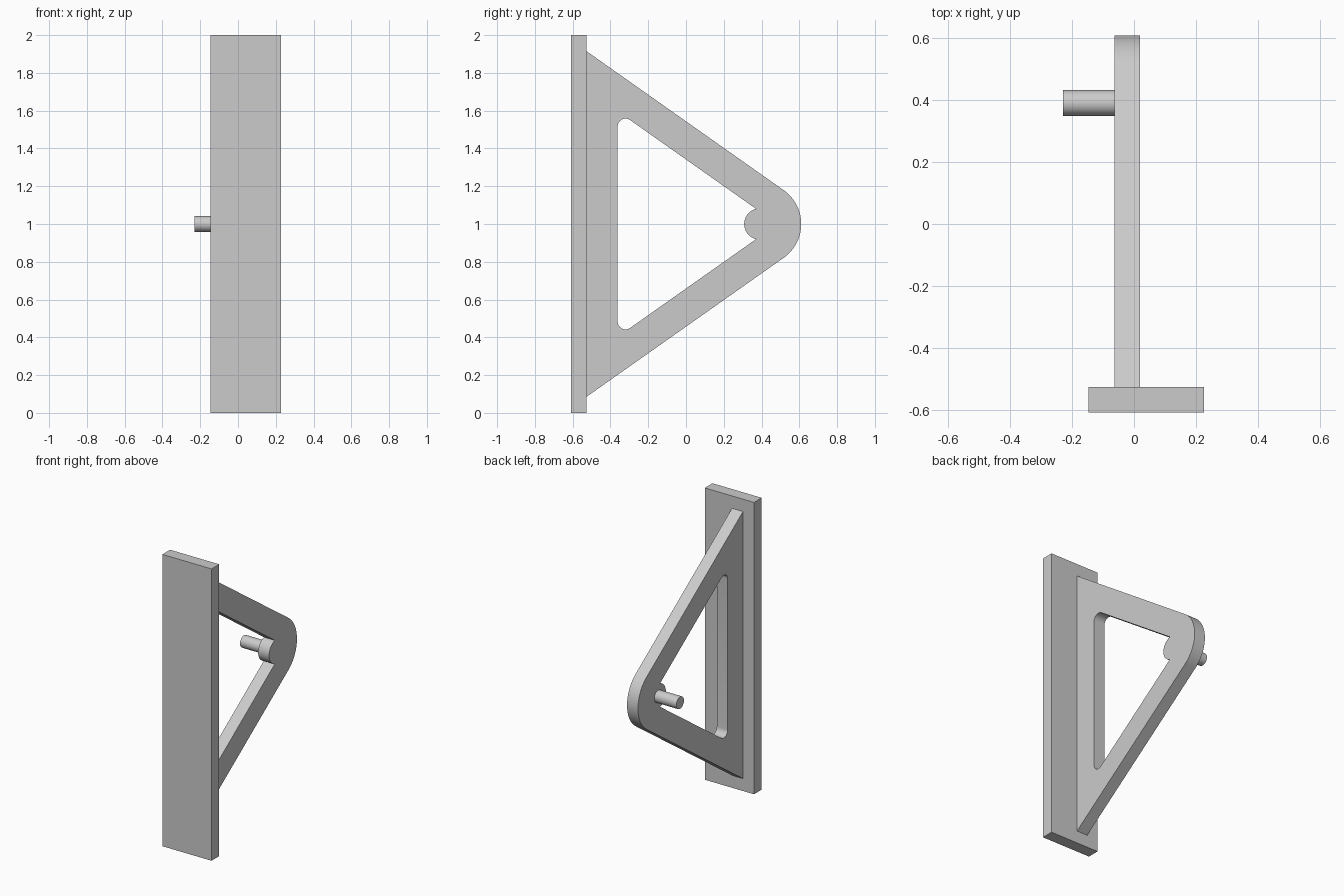
import bpy, bmesh
from math import radians, sin, cos, asin, atan2, hypot
from mathutils import Matrix

cube = bpy.data.objects.get("Cube")
if cube:
    bpy.data.objects.remove(cube)

grey = bpy.data.materials.new("plain grey")
grey.use_nodes = True
colour = (0.6, 0.6, 0.6, 1)
grey.diffuse_color = colour
grey.node_tree.nodes["Principled BSDF"].inputs["Base Color"].default_value = colour

MID = 1.0                        # height of the symmetry plane
PLATE_BACK = -0.527
WEB_RIGHT, WEB_LEFT = -0.063, 0.02
PIN_Y = 0.391


def finish(name, bm):
    bmesh.ops.recalc_face_normals(bm, faces=bm.faces)
    mesh = bpy.data.meshes.new(name)
    bm.to_mesh(mesh)
    bm.free()
    mesh.materials.append(grey)
    obj = bpy.data.objects.new(name, mesh)
    bpy.context.collection.objects.link(obj)
    bpy.ops.object.select_all(action='DESELECT')
    obj.select_set(True)
    bpy.context.view_layer.objects.active = obj
    bpy.ops.object.shade_smooth_by_angle(angle=radians(30))
    return obj


def arc(y, z, r, start, end, steps):
    angles = [start + (end - start) * i / steps for i in range(steps + 1)]
    return [(y + r * cos(a), z + r * sin(a)) for a in angles]


def mirrored(upper):
    """Close an upper half outline with its reflection; points on the axis stay single."""
    lower = [(y, -z) for y, z in reversed(upper) if abs(z) > 1e-5]
    return upper + lower


# Wall plate
bm = bmesh.new()
bmesh.ops.create_cube(bm, size=1, matrix=Matrix.Translation((0.04, -0.5685, MID))
                      @ Matrix.Diagonal((0.373, 0.083, 2, 1)))
finish("wall_plate", bm)

# Triangular web: outer outline runs tangent to the rounded nose
NOSE_R, BAND, FILLET, BOSS_R = 0.219, 0.165, 0.042, 0.083
corner = 0.915
reach = PIN_Y - PLATE_BACK
slope = atan2(corner, reach) - asin(NOSE_R / hypot(corner, reach))
normal = radians(90) - slope
outer = mirrored([(PLATE_BACK, corner)] + arc(PIN_Y, 0, NOSE_R, normal, 0, 16))

# Window: filleted corners, with the round boss biting into the point
edge = PIN_Y * cos(normal) + NOSE_R - BAND
fy = PLATE_BACK + BAND + FILLET
fz = (edge - FILLET - fy * cos(normal)) / sin(normal)
bite = normal + radians(90) - asin((NOSE_R - BAND) / BOSS_R)
inner = mirrored(arc(fy, fz, FILLET, radians(180), normal, 10)
                 + arc(PIN_Y, 0, BOSS_R, bite, radians(180), 12))

bm = bmesh.new()
for loop in (outer, inner):
    verts = [bm.verts.new((WEB_RIGHT, y, MID + z)) for y, z in loop]
    for a, b in zip(verts, verts[1:] + verts[:1]):
        bm.edges.new((a, b))
bmesh.ops.triangle_fill(bm, edges=bm.edges[:], use_beauty=True)
solid = bmesh.ops.extrude_face_region(bm, geom=bm.faces[:], use_keep_orig=True)
moved = [g for g in solid["geom"] if isinstance(g, bmesh.types.BMVert)]
bmesh.ops.translate(bm, verts=moved, vec=(WEB_LEFT - WEB_RIGHT, 0, 0))
finish("bracket_web", bm)

# Pin standing out from the nose
PIN_END = -0.229
bm = bmesh.new()
bmesh.ops.create_cone(bm, cap_ends=True, segments=40, radius1=0.0415, radius2=0.0415,
                      depth=WEB_RIGHT - PIN_END,
                      matrix=Matrix.Translation(((WEB_RIGHT + PIN_END) / 2, PIN_Y, MID))
                      @ Matrix.Rotation(radians(90), 4, 'Y'))
finish("pin", bm)
